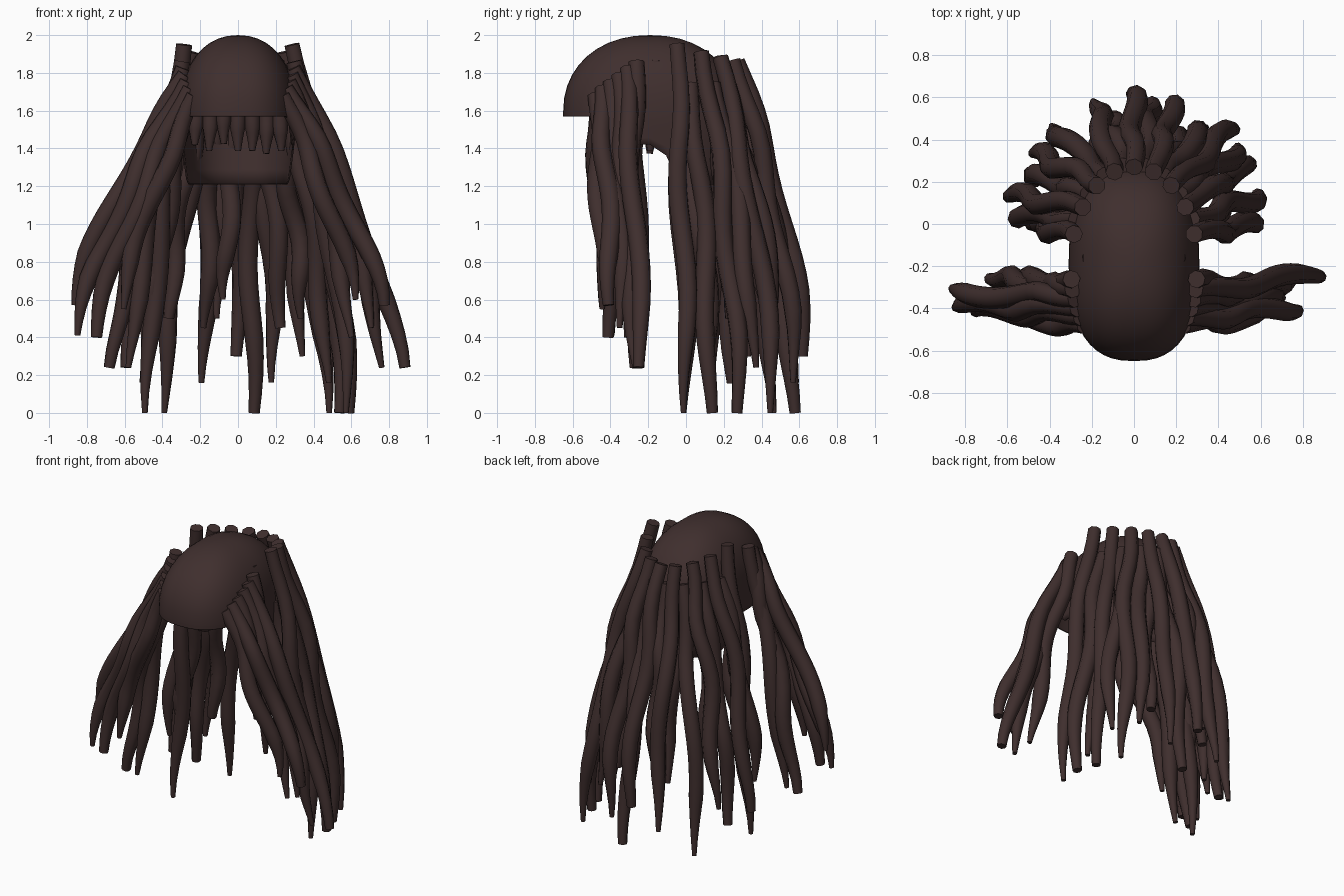
import bpy, bmesh, math, random
from math import sin, cos, pi, radians

random.seed(4)
cube = bpy.data.objects.get("Cube")
if cube:
    bpy.data.objects.remove(cube, do_unlink=True)

# Single hair colour
hair = bpy.data.materials.new("dark_brown_hair")
hair.use_nodes = True
colour = (0.05, 0.028, 0.027, 1)
hair.diffuse_color = colour
bsdf = hair.node_tree.nodes["Principled BSDF"]
bsdf.inputs["Base Color"].default_value = colour
bsdf.inputs["Roughness"].default_value = 0.8

CENTRE_Y = -0.19
HALF_X, HALF_Y = 0.31, 0.46
BAND_Z, DOME_H = 1.6, 0.4


def link(name, data):
    obj = bpy.data.objects.new(name, data)
    bpy.context.collection.objects.link(obj)
    bpy.ops.object.select_all(action='DESELECT')
    obj.select_set(True)
    bpy.context.view_layer.objects.active = obj
    return obj


def ramp(v, lo, hi):
    return min(1, max(0, (v - lo) / (hi - lo)))


def power(v, e):
    return math.copysign(abs(v) ** e, v)


def rim_height(y):
    # High over the brow, stepping down past the temples to the nape
    return 1.57 - 0.15 * ramp(y, -0.48, -0.36) - 0.21 * ramp(y, -0.13, -0.02)


def build_cap():
    bm = bmesh.new()
    sides, dome_rings, skirt_rings = 48, 10, 5
    top = bm.verts.new((0, CENTRE_Y, BAND_Z + DOME_H))
    rings = []
    for r in range(1, dome_rings + skirt_rings + 1):
        ring = []
        for s in range(sides):
            a = 2 * pi * s / sides
            x = HALF_X * power(sin(a), 0.8)
            y = HALF_Y * power(cos(a), 0.8)
            if r <= dome_rings:
                b = pi / 2 * r / dome_rings
                scale, z = sin(b) ** 0.92, BAND_Z + DOME_H * cos(b) ** 0.95
            else:
                f = (r - dome_rings) / skirt_rings
                z = BAND_Z + (rim_height(y + CENTRE_Y) - BAND_Z) * f
                scale = 1 - 0.1 * ramp(BAND_Z - z, 0.05, 0.4)
            ring.append(bm.verts.new((x * scale, CENTRE_Y + y * scale, z)))
        rings.append(ring)
    for s in range(sides):
        n = (s + 1) % sides
        bm.faces.new((top, rings[0][s], rings[0][n]))
        for upper, lower in zip(rings, rings[1:]):
            bm.faces.new((upper[s], lower[s], lower[n], upper[n]))
    bmesh.ops.recalc_face_normals(bm, faces=bm.faces)
    mesh = bpy.data.meshes.new("cap")
    bm.to_mesh(mesh)
    bm.free()
    mesh.materials.append(hair)
    cap = link("cap", mesh)
    bpy.ops.object.shade_smooth_by_angle(angle=radians(40))
    shell = cap.modifiers.new("shell", 'SOLIDIFY')
    shell.thickness = 0.01


def add_lock(name, root, tip, bow=1.6, wave=0.028, width=0.05, tip_size=0.35):
    """A tapered, wavy tube that falls from root to tip."""
    curve = bpy.data.curves.new(name, 'CURVE')
    curve.dimensions = '3D'
    curve.bevel_depth = width
    curve.bevel_resolution = 2
    curve.use_fill_caps = True
    spline = curve.splines.new('POLY')
    steps = 18
    spline.points.add(steps)
    phase_x, phase_y = random.uniform(0, 2 * pi), random.uniform(0, 2 * pi)
    turns = random.uniform(1.3, 2.0)
    for i, point in enumerate(spline.points):
        t = i / steps
        out = 1 - (1 - t) ** bow
        sway = wave * min(1, 4 * t) * (1 - 0.5 * t)
        x = root[0] + (tip[0] - root[0]) * out + sway * sin(2 * pi * turns * t + phase_x)
        y = root[1] + (tip[1] - root[1]) * out + sway * sin(2 * pi * turns * t + phase_y)
        point.co = (x, y, root[2] + (tip[2] - root[2]) * t, 1)
        point.radius = (0.85 + 0.2 * sin(pi * t)) * (1 - (1 - tip_size) * ramp(t, 0.78, 1))
    curve.materials.append(hair)
    link(name, curve)
    bpy.ops.object.convert(target='MESH')
    bpy.ops.object.shade_smooth_by_angle(angle=radians(50))


def root_at(degrees, z, spread=1.0):
    # Angle runs from the back of the head towards the model's left
    a = radians(degrees)
    return (0.3 * spread * sin(a), CENTRE_Y + 0.46 * spread * cos(a), z)


def add_row(name, tips, start, step, root_z, spread=1.0, **style):
    for i, tip in enumerate(tips):
        degrees = start + step * i
        add_lock(f"{name}_{i + 1}", root_at(degrees, root_z(degrees), spread), tip,
                 tip_size=0.7 if i % 3 == 1 else 0.35, **style)


build_cap()

# Upper row around the back of the crown
add_row("crown_lock", [
    (-.48, .0, 0), (-.58, .14, .24), (-.47, .34, .3), (-.18, .58, .16), (.0, .62, .3),
    (.19, .58, .16), (.47, .46, 0), (.54, .28, 0), (.58, .0, 0)],
    -72, 18, lambda d: 1.86 + 0.09 * (d / 72) ** 2)

# Middle row, set between the crown locks
add_row("middle_lock", [
    (-.56, .04, .4), (-.5, .24, .16), (-.4, .46, 0), (-.1, .5, .5),
    (.08, .57, 0), (.34, .47, .3), (.5, .36, .24), (.59, .13, 0)],
    -63, 18, lambda d: 1.74, 1.02)

# Lower row above the nape
add_row("nape_lock", [
    (-.45, .02, .45), (-.36, .25, .5), (-.17, .45, .45), (-.07, .31, .6),
    (.23, .42, .45), (.34, .3, .5), (.47, .13, .16)],
    -66, 22, lambda d: 1.58)

# Locks sweeping outward from each temple
add_row("right_temple_lock", [
    (-.58, -.27, .24), (-.67, -.25, .24), (-.87, -.32, .57),
    (-.86, -.38, .41), (-.76, -.4, .4), (-.62, -.43, .55)],
    -99, -6, lambda d: 1.86 - 0.006 * (-d - 99), bow=1.3)
add_row("left_temple_lock", [
    (.6, -.3, .4), (.87, -.24, .24), (.77, -.27, .24),
    (.72, -.34, .45), (.77, -.4, .57), (.62, -.43, .6)],
    99, 6, lambda d: 1.86 - 0.006 * (d - 99), bow=1.3)

# Short tufts hanging inside the cap
for i in range(7):
    x = -0.21 + 0.07 * i
    crown = BAND_Z + 0.36 * math.sqrt(1 - (x / HALF_X) ** 2)
    add_lock(f"inner_tuft_{i + 1}", (x, -0.16, crown),
             (x * 1.08, -0.19, random.uniform(1.37, 1.44)),
             wave=0.004, width=0.042, tip_size=0.45)
